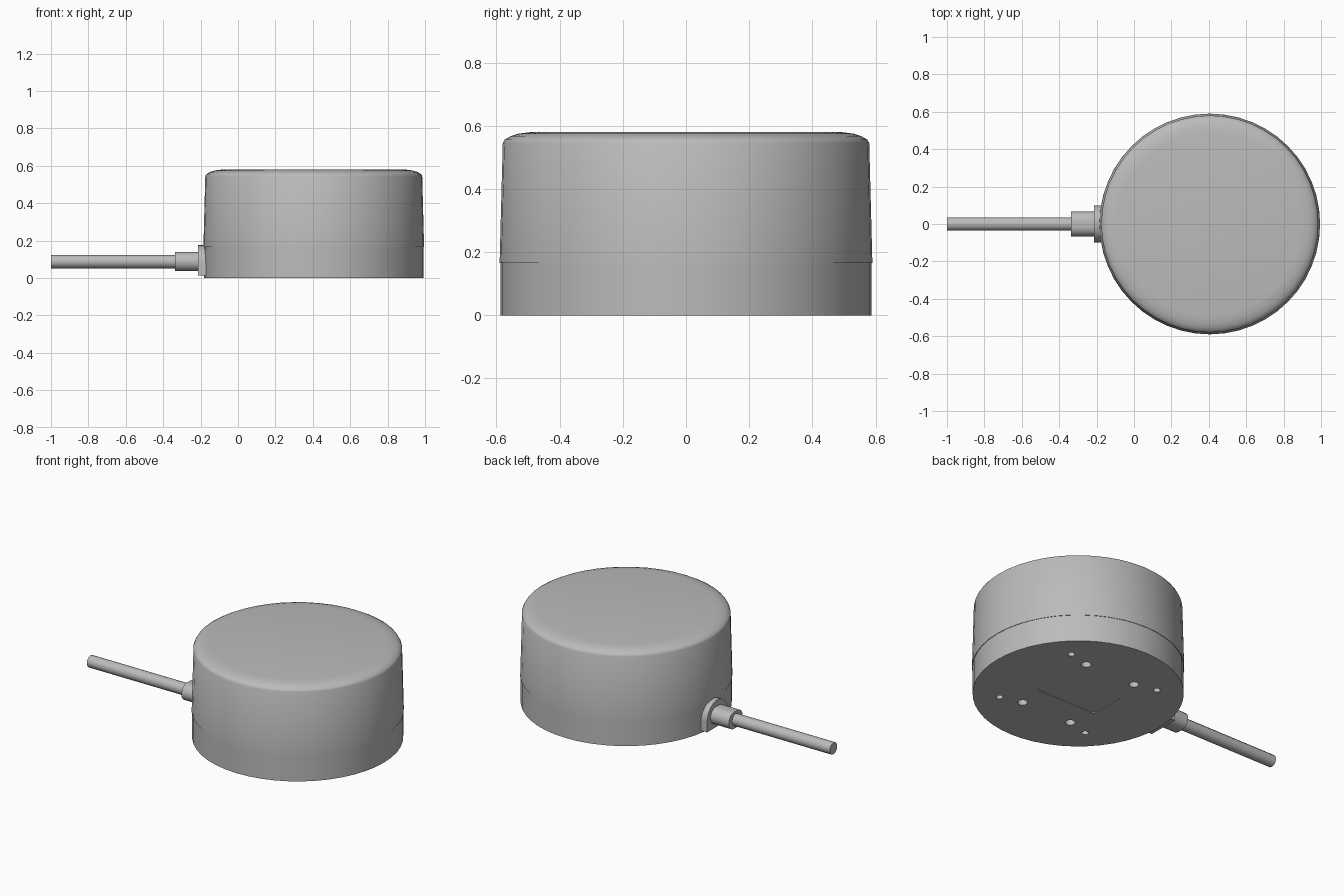
import bpy, bmesh, math
from mathutils import Matrix, Vector

if "Cube" in bpy.data.objects:
    bpy.data.objects.remove(bpy.data.objects["Cube"])

CX = 0.405        # centre of the round housing
CABLE_Z = 0.088   # height of the cable axis

grey = bpy.data.materials.new("neutral grey")
grey.use_nodes = True
grey.diffuse_color = (0.5, 0.5, 0.5, 1)
grey.node_tree.nodes["Principled BSDF"].inputs["Base Color"].default_value = (0.5, 0.5, 0.5, 1)


def finish(name, bm, angle=40):
    """Turn a bmesh into a grey, smooth-shaded object."""
    bmesh.ops.recalc_face_normals(bm, faces=bm.faces)
    mesh = bpy.data.meshes.new(name)
    bm.to_mesh(mesh)
    bm.free()
    obj = bpy.data.objects.new(name, mesh)
    bpy.context.collection.objects.link(obj)
    mesh.materials.append(grey)
    smooth(obj, angle)
    return obj


def smooth(obj, angle=40):
    bpy.ops.object.select_all(action='DESELECT')
    obj.select_set(True)
    bpy.context.view_layer.objects.active = obj
    bpy.ops.object.shade_smooth_by_angle(angle=math.radians(angle))


def lathe(name, profile, steps=48):
    """Revolve (radius, z) points around the housing axis."""
    bm = bmesh.new()
    verts = [bm.verts.new((CX + r, 0, z)) for r, z in profile]
    edges = [bm.edges.new(pair) for pair in zip(verts, verts[1:])]
    bmesh.ops.spin(bm, geom=verts + edges, cent=(CX, 0, 0), axis=(0, 0, 1),
                   angle=math.tau, steps=steps)
    bmesh.ops.remove_doubles(bm, verts=bm.verts, dist=0.0001)
    return finish(name, bm)


def prism(bm, points, shift):
    """Extrude a closed outline along a vector."""
    face = bm.faces.new([bm.verts.new(p) for p in points])
    result = bmesh.ops.extrude_face_region(bm, geom=[face], use_keep_orig=True)
    moved = [g for g in result["geom"] if isinstance(g, bmesh.types.BMVert)]
    bmesh.ops.translate(bm, vec=Vector(shift), verts=moved)


def arc(cu, cv, r, start, end, steps):
    angles = [math.radians(start + (end - start) * i / steps) for i in range(steps + 1)]
    return [(cu + r * math.cos(a), cv + r * math.sin(a)) for a in angles]


def along_x(name, outline, x0, x1):
    bm = bmesh.new()
    prism(bm, [(x0, y, z) for y, z in outline], (x1 - x0, 0, 0))
    return finish(name, bm)


# Housing: base disc and slightly tapered cover with a rounded rim
base = lathe("base", [(0, 0), (0.587, 0), (0.587, 0.165), (0, 0.165)])
lathe("cover", [(0.56, 0.165), (0.59, 0.165), (0.58, 0.545), (0.574, 0.556),
                (0.555, 0.567), (0.53, 0.575), (0.49, 0.58), (0, 0.58)])

# Cutter for the screw holes and the shallow label recess
bm = bmesh.new()
for px, py, radius, depth in ((0.31, 0.31, 0.02, 0.1), (0.173, 0.275, 0.028, 0.1)):
    for sx in (-1, 1):
        for sy in (-1, 1):
            bmesh.ops.create_cone(
                bm, cap_ends=True, segments=16, radius1=radius, radius2=radius,
                depth=2 * depth, matrix=Matrix.Translation((CX + sx * px, sy * py, 0)))
corners = []
for sx, sy, start in ((1, 1, 0), (-1, 1, 90), (-1, -1, 180), (1, -1, 270)):
    corners += arc(CX + sx * 0.185, sy * 0.085, 0.03, start, start + 90, 4)
prism(bm, [(x, y, -0.05) for x, y in corners], (0, 0, 0.054))
cutter = finish("base_cutter", bm)
cutter.hide_render = True
cut = base.modifiers.new("holes", 'BOOLEAN')
cut.operation = 'DIFFERENCE'
cut.solver = 'EXACT'
cut.object = cutter
bpy.context.view_layer.objects.active = base
bpy.ops.object.modifier_apply(modifier=cut.name)
bpy.data.objects.remove(cutter)
smooth(base)

# Cable entry: arched plate, oval gland and round cable
arch = arc(0, 0.076, 0.1, 0, 180, 16) + [(-0.1, 0.014), (0.1, 0.014)]
along_x("entry_plate", arch, -0.213, -0.12)
oval = arc(0.016, CABLE_Z, 0.051, -90, 90, 10) + arc(-0.016, CABLE_Z, 0.051, 90, 270, 10)
along_x("cable_gland", oval, -0.337, -0.2)
along_x("cable", arc(0, CABLE_Z, 0.036, 0, 330, 11), -1.0, -0.33)
